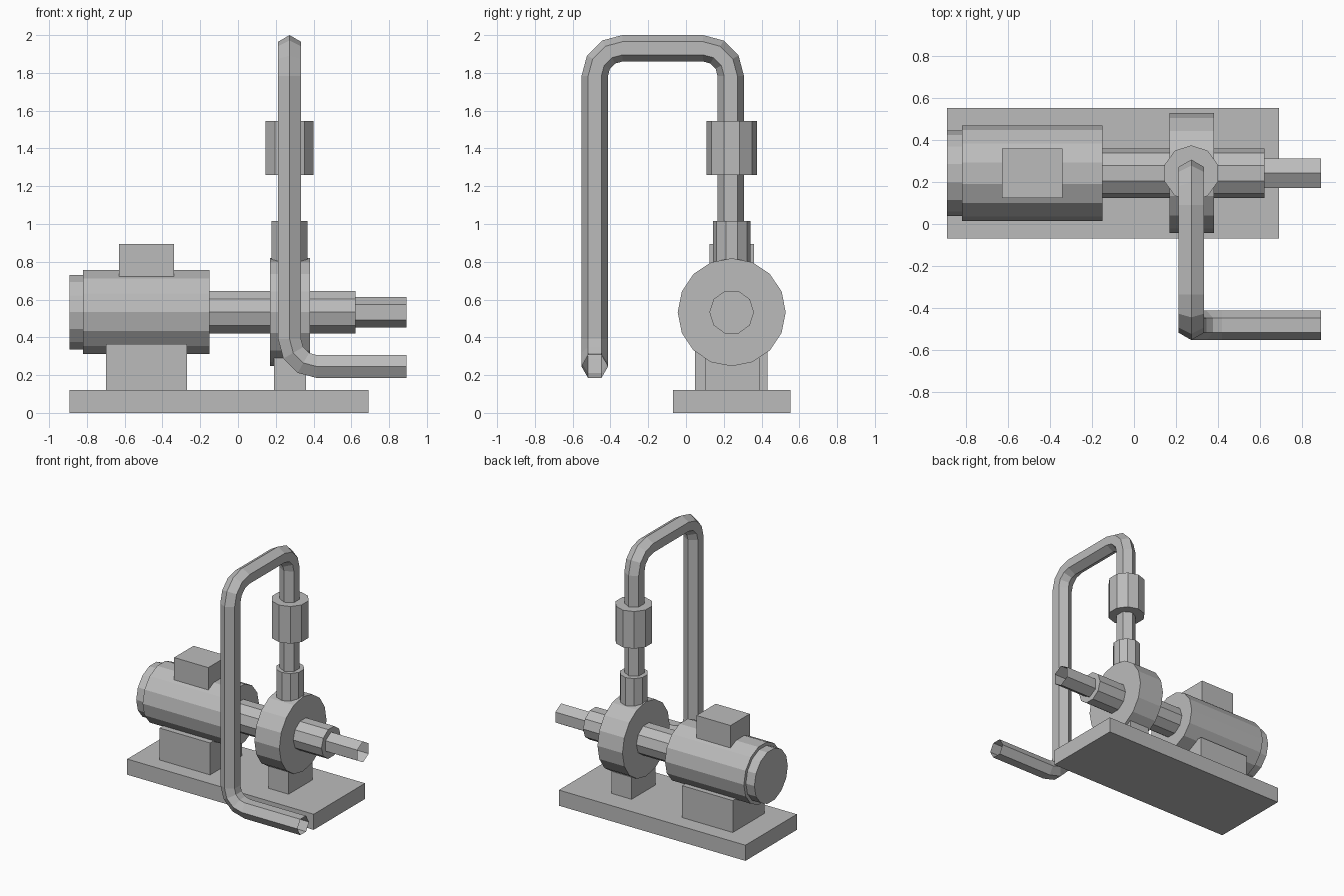
import bpy, bmesh
from math import pi, cos, sin
from mathutils import Vector, Matrix

if "Cube" in bpy.data.objects:
    bpy.data.objects.remove(bpy.data.objects["Cube"])

# One grey for the whole model
GREY = (0.5, 0.5, 0.5, 1)
grey = bpy.data.materials.new("grey metal")
grey.use_nodes = True
grey.diffuse_color = GREY
grey.node_tree.nodes["Principled BSDF"].inputs["Base Color"].default_value = GREY

AXIS_Y, AXIS_Z, PUMP_X = 0.242, 0.533, 0.273


def finish(name, bm):
    bmesh.ops.recalc_face_normals(bm, faces=bm.faces)
    mesh = bpy.data.meshes.new(name)
    bm.to_mesh(mesh)
    bm.free()
    mesh.materials.append(grey)
    obj = bpy.data.objects.new(name, mesh)
    bpy.context.collection.objects.link(obj)
    return obj


def box(name, x, y, z):
    bm = bmesh.new()
    bmesh.ops.create_cube(bm, size=1)
    for v in bm.verts:
        v.co = [(a + b) / 2 + c * (b - a) for (a, b), c in zip((x, y, z), v.co)]
    return finish(name, bm)


def sweep(name, path, radius, sides, first, capped=True):
    """Sweep a regular polygon along (point, tangent) pairs; a corner points along first."""
    bm = bmesh.new()
    start, tangent = path[0]
    side = tangent.cross(first)
    angles = [2 * pi * i / sides for i in range(sides)]
    ring = [start + radius * (first * cos(a) + side * sin(a)) for a in angles]
    rings = [[bm.verts.new(v) for v in ring]]
    for (p, _), (q, normal) in zip(path, path[1:]):
        step = (q - p).normalized()
        ring = [v + step * (q - v).dot(normal) / step.dot(normal) for v in ring]
        rings.append([bm.verts.new(v) for v in ring])
    for lower, upper in zip(rings, rings[1:]):
        for i in range(sides):
            j = (i + 1) % sides
            bm.faces.new((lower[i], lower[j], upper[j], upper[i]))
    if capped:
        bm.faces.new(rings[0][::-1])
        bm.faces.new(rings[-1])
        return finish(name, bm)
    # Open tubes: make sure the walls face outward
    obj = finish(name, bm)
    face = obj.data.polygons[0]
    if face.normal.dot(face.center - start) < 0:
        obj.data.flip_normals()
    return obj


X, Y, Z = (Vector(r) for r in Matrix.Identity(3))


def along_x(name, x0, x1, radius, sides, first=Y, capped=True):
    path = [(Vector((x, AXIS_Y, AXIS_Z)), X) for x in (x0, x1)]
    return sweep(name, path, radius, sides, first, capped)


def along_z(name, z0, z1, radius, sides):
    path = [(Vector((PUMP_X, AXIS_Y, z)), Z) for z in (z0, z1)]
    return sweep(name, path, radius, sides, Y)


def rounded_path(corners, bend, steps=3):
    points = [Vector(c) for c in corners]
    dirs = [(b - a).normalized() for a, b in zip(points, points[1:])]
    path = [(points[0], dirs[0])]
    for c, d, e in zip(points[1:-1], dirs, dirs[1:]):
        centre = c - d * bend + e * bend
        for i in range(steps + 1):
            t = pi / 2 * i / steps
            path.append((centre + bend * (d * sin(t) - e * cos(t)), d * cos(t) + e * sin(t)))
    return path + [(points[-1], dirs[-1])]


# Base and feet
box("base_plate", (-0.892, 0.692), (-0.07, 0.553), (0, 0.12))
box("motor_foot", (-0.7, -0.27), (0.047, 0.432), (0.12, 0.365))
box("pump_foot", (0.19, 0.36), (0.1, 0.388), (0.12, 0.29))

# Motor
along_x("motor_body", -0.82, -0.15, 0.228, 14)
along_x("motor_end_cap", -0.892, -0.82, 0.203, 14)
box("terminal_box", (-0.63, -0.34), (0.125, 0.36), (0.65, 0.895))

# Pump, shaft housing and inlet
along_x("pump_casing", 0.17, 0.382, 0.286, 16)
along_x("shaft_housing", -0.15, 0.622, 0.118, 10)
along_x("inlet_pipe", 0.622, 0.892, 0.08, 6, Z, capped=False)

# Discharge line
along_z("discharge_flange", 0.77, 1.015, 0.1, 10)
along_z("discharge_coupling", 1.26, 1.545, 0.133, 10)
FRONT_Y, TOP_Z, LOW_Z = -0.483, 1.93, 0.245
route = [(PUMP_X, AXIS_Y - 0.005, 1.0), (PUMP_X, AXIS_Y - 0.005, TOP_Z),
         (PUMP_X, FRONT_Y, TOP_Z), (PUMP_X, FRONT_Y, LOW_Z), (0.892, FRONT_Y, LOW_Z)]
sweep("discharge_pipe", rounded_path(route, 0.146), 0.07, 6, Y, capped=False)
